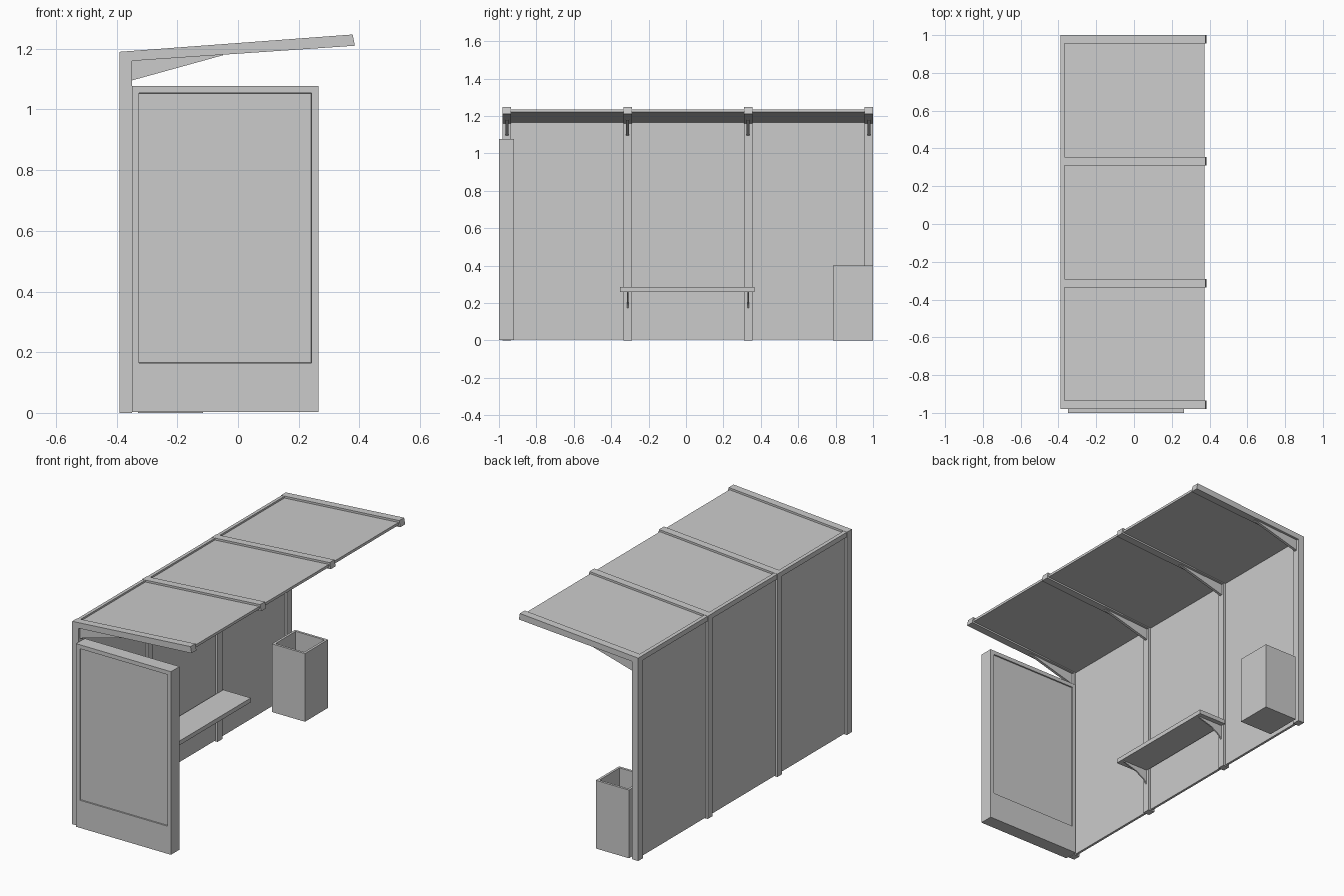
import bpy, bmesh

if "Cube" in bpy.data.objects:
    bpy.data.objects.remove(bpy.data.objects["Cube"])


def finish(name, bm):
    bmesh.ops.recalc_face_normals(bm, faces=bm.faces)
    me = bpy.data.meshes.new(name)
    bm.to_mesh(me)
    bm.free()
    ob = bpy.data.objects.new(name, me)
    bpy.context.collection.objects.link(ob)
    return ob


def extrude_profile(name, pts, y0, y1):
    """Extrude an x-z outline along y."""
    bm = bmesh.new()
    face = bm.faces.new([bm.verts.new((x, y0, z)) for x, z in pts])
    ext = bmesh.ops.extrude_face_region(bm, geom=[face])
    moved = [v for v in ext["geom"] if isinstance(v, bmesh.types.BMVert)]
    bmesh.ops.translate(bm, verts=moved, vec=(0, y1 - y0, 0))
    return finish(name, bm)


def box_bm(x0, x1, y0, y1, z0, z1):
    bm = bmesh.new()
    bmesh.ops.create_cube(bm, size=1)
    for v in bm.verts:
        v.co = (x1 if v.co.x > 0 else x0,
                y1 if v.co.y > 0 else y0,
                z1 if v.co.z > 0 else z0)
    bm.normal_update()
    return bm


def box(name, *dims):
    return finish(name, box_bm(*dims))


frames = [-0.9575 + 0.645 * i for i in range(4)]
half = 0.0225

# Cantilever frames: post and roof beam in one outline, plus a thin gusset
frame_outline = [(-0.39, 0), (-0.39, 1.19), (0.378, 1.247),
                 (0.385, 1.21), (-0.35, 1.16), (-0.35, 0)]
gusset_outline = [(-0.352, 1.095), (-0.05, 1.1785), (-0.05, 1.184), (-0.352, 1.163)]
for i, y in enumerate(frames):
    extrude_profile(f"frame_{i + 1}", frame_outline, y - half, y + half)
    extrude_profile(f"gusset_{i + 1}", gusset_outline, y - 0.008, y + 0.008)

# Bays: wall panel, rear top rail and sloping roof panel
roof_outline = [(-0.37, 1.165), (-0.37, 1.18), (0.373, 1.235), (0.374, 1.22)]
rail_outline = [(-0.388, 1.16), (-0.388, 1.189), (-0.367, 1.1905), (-0.367, 1.162)]
for i in range(3):
    y0, y1 = frames[i] + half, frames[i + 1] - half
    box(f"wall_panel_{i + 1}", -0.377, -0.363, y0, y1, 0.006, 1.165)
    extrude_profile(f"rear_rail_{i + 1}", rail_outline, y0, y1)
    extrude_profile(f"roof_panel_{i + 1}", roof_outline, y0, y1)

# Poster panel with a shallow recess on both faces
bm = box_bm(-0.35, 0.265, -1.0, -0.92, 0.003, 1.077)
for face in [f for f in bm.faces if abs(f.normal.y) > 0.9]:
    s = 1 if face.normal.y > 0 else -1
    bmesh.ops.inset_region(bm, faces=[face], thickness=0.033)
    for v in face.verts:
        if v.co.z < 0.5:
            v.co.z = 0.165
    inner = bmesh.ops.inset_region(bm, faces=[face], thickness=0.0005)
    for v in face.verts:
        v.co.y -= s * 0.008
finish("poster_panel", bm)

# Bench seat and its curved brackets
box("seat", -0.352, -0.172, -0.353, 0.365, 0.26, 0.285)
bracket = [(-0.352, 0.172), (-0.335, 0.195), (-0.28, 0.228),
           (-0.19, 0.255), (-0.19, 0.262), (-0.352, 0.262)]
for i, y in enumerate(frames[1:3]):
    extrude_profile(f"seat_bracket_{i + 1}", bracket, y - 0.004, y + 0.004)

# Open litter bin
bm = box_bm(-0.33, -0.115, 0.785, 1.0, 0, 0.4)
top = max(bm.faces, key=lambda f: f.calc_center_median().z)
bmesh.ops.inset_region(bm, faces=[top], thickness=0.02)
bmesh.ops.inset_region(bm, faces=[top], thickness=0.0005)
for v in top.verts:
    v.co.z = 0.02
finish("litter_bin", bm)
